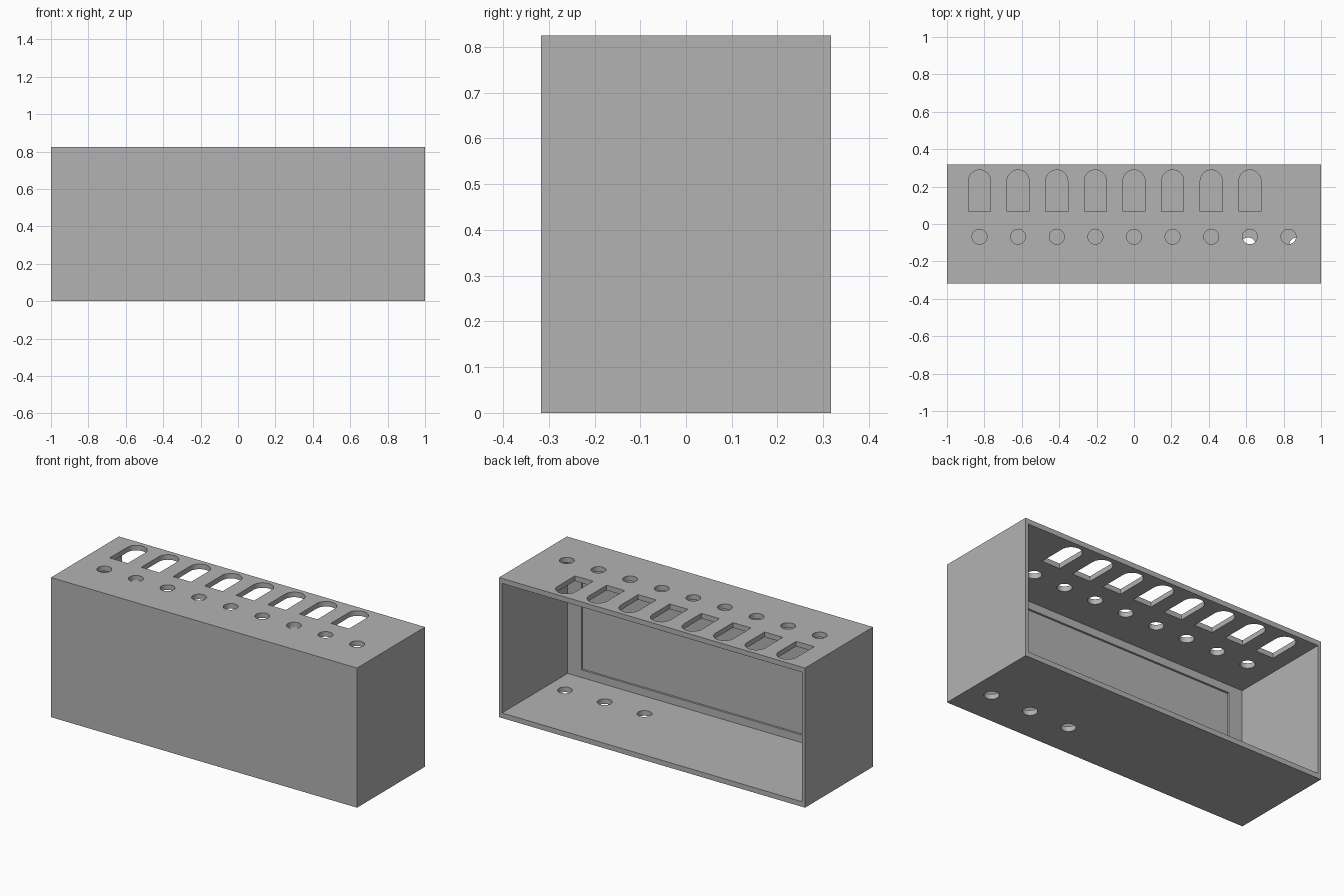
import bpy
import bmesh
from math import pi, cos, sin

if "Cube" in bpy.data.objects:
    bpy.data.objects.remove(bpy.data.objects["Cube"], do_unlink=True)

W, D, H = 1.0, 0.317, 0.825      # half width, half depth, height
SIDE, SLAB, FRONT = 0.02, 0.03, 0.022
PITCH = 0.2065

grey = bpy.data.materials.new("plain grey")
grey.use_nodes = True
grey.diffuse_color = (0.45, 0.45, 0.45, 1)
grey.node_tree.nodes["Principled BSDF"].inputs["Base Color"].default_value = (0.45, 0.45, 0.45, 1)


def prism(bm, outline, z0, z1):
    """Extrude a counter-clockwise outline from z0 up to z1."""
    low = [bm.verts.new((x, y, z0)) for x, y in outline]
    high = [bm.verts.new((x, y, z1)) for x, y in outline]
    bm.faces.new(low[::-1])
    bm.faces.new(high)
    n = len(outline)
    for i in range(n):
        j = (i + 1) % n
        bm.faces.new((low[i], low[j], high[j], high[i]))


def rect(x0, x1, y0, y1):
    return [(x0, y0), (x1, y0), (x1, y1), (x0, y1)]


def arc(x, y, r, sweep, steps):
    return [(x + r * cos(sweep * i / steps), y + r * sin(sweep * i / steps))
            for i in range(steps + 1)]


def circle(x, y, r):
    return arc(x, y, r, 2 * pi, 40)[:-1]


def slot(x, y0, y1, r):
    return [(x - r, y0), (x + r, y0)] + arc(x, y1 - r, r, pi, 20)


def make(name, prisms):
    bm = bmesh.new()
    for outline, z0, z1 in prisms:
        prism(bm, outline, z0, z1)
    mesh = bpy.data.meshes.new(name)
    bm.to_mesh(mesh)
    bm.free()
    mesh.materials.append(grey)
    ob = bpy.data.objects.new(name, mesh)
    bpy.context.collection.objects.link(ob)
    return ob


def cut(target, cutter):
    """Subtract the cutter from the target, then discard it."""
    cutter.hide_render = True
    mod = target.modifiers.new("cut", 'BOOLEAN')
    mod.operation = 'DIFFERENCE'
    mod.solver = 'EXACT'
    mod.object = cutter
    bpy.ops.object.modifier_apply(modifier=mod.name)
    bpy.data.objects.remove(cutter, do_unlink=True)


# Outer case
case = make("open_back_case", [(rect(-W, W, -D, D), 0, H)])
bpy.context.view_layer.objects.active = case
case.select_set(True)

# Hollow interior, open at the back
cut(case, make("cavity_cutter", [
    (rect(SIDE - W, W - SIDE, FRONT - D, D + 0.1), SLAB, H - SLAB)]))

# Shallow rectangular recess on the inside of the front wall
cut(case, make("recess_cutter", [
    (rect(-0.89, 0.89, 0.01 - D, 0.1 - D), 0.075, 0.75)]))

# Round holes and arched slots through the top, cable holes through the floor
xs = [PITCH * (i - 4) for i in range(9)]
holes = [(circle(x, -0.068, 0.04), H - 0.1, H + 0.1) for x in xs]
holes += [(slot(x, 0.067, 0.289, 0.059), H - 0.1, H + 0.1) for x in xs[:-1]]
holes += [(circle(0.87 - 0.26 * i, -0.112, 0.04), -0.1, 0.1) for i in range(3)]
cut(case, make("hole_cutters", holes))

bpy.ops.object.shade_smooth_by_angle()
